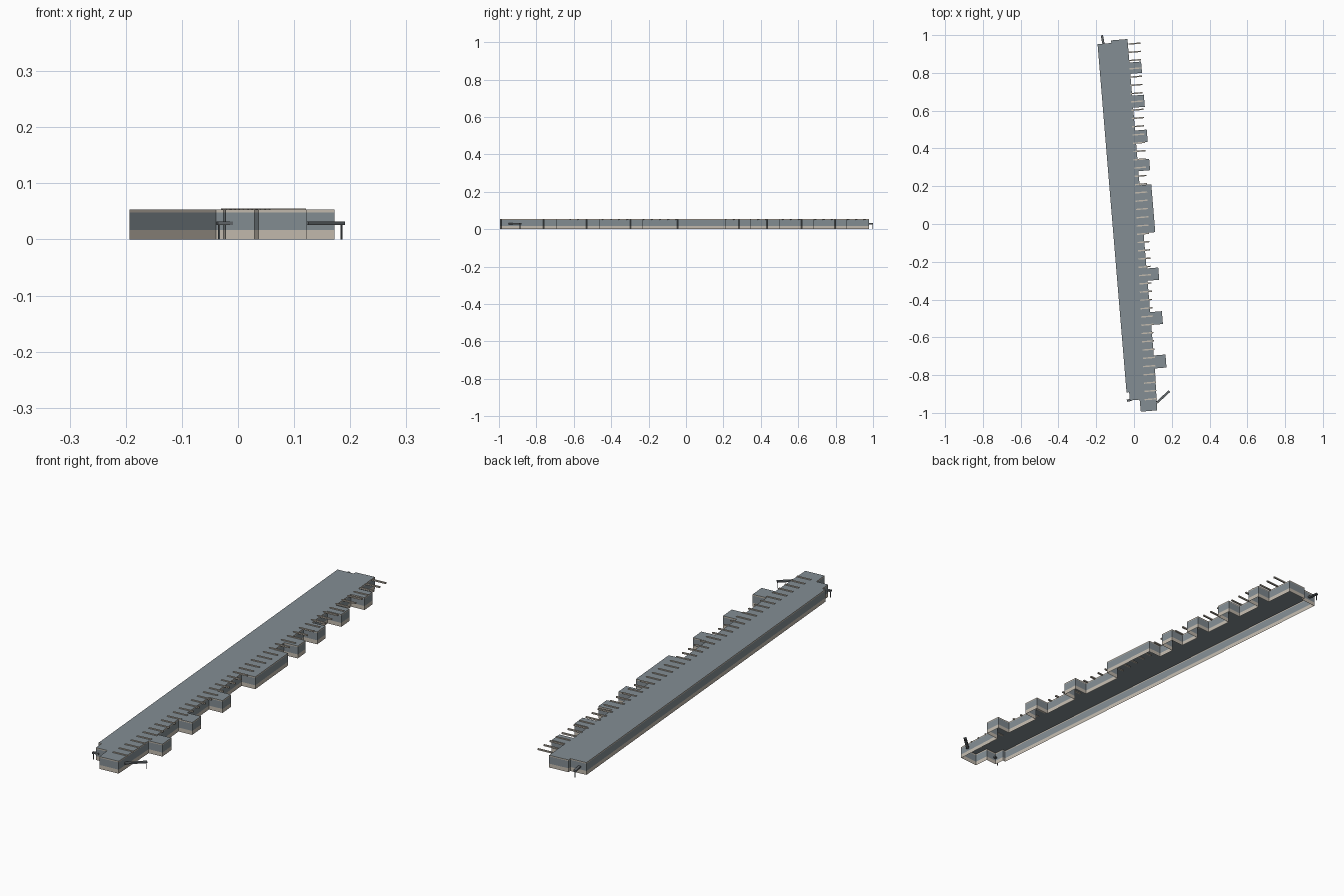
import bpy, bmesh, math
from mathutils import Vector

cube = bpy.data.objects.get("Cube")
if cube:
    bpy.data.objects.remove(cube, do_unlink=True)


def material(name, rgb):
    m = bpy.data.materials.new(name)
    m.use_nodes = True
    m.diffuse_color = (*rgb, 1)
    m.node_tree.nodes["Principled BSDF"].inputs["Base Color"].default_value = (*rgb, 1)
    return m


GREY = material("slate grey", (0.23, 0.27, 0.295))
BEIGE = material("warm beige", (0.55, 0.50, 0.43))
DARK = material("dark grey", (0.13, 0.145, 0.155))

# Building frame: s runs along the block to the front, t runs across it
ANGLE = 0.083
ORIGIN = Vector((-0.193, 0.952, 0))
ALONG = Vector((math.sin(ANGLE), -math.cos(ANGLE), 0))
ACROSS = Vector((math.cos(ANGLE), math.sin(ANGLE), 0))


def place(t, s, z=0.0):
    return ORIGIN + ACROSS * t + ALONG * s + Vector((0, 0, z))


def finish(name, bm, mats):
    me = bpy.data.meshes.new(name)
    bm.to_mesh(me)
    bm.free()
    for m in mats:
        me.materials.append(m)
    ob = bpy.data.objects.new(name, me)
    bpy.context.collection.objects.link(ob)
    return ob


def add_bar(bm, a, b, width, z0, z1):
    """Box between two ground points."""
    d = (b - a).normalized()
    side = Vector((-d.y, d.x, 0)) * width / 2
    ring = [a + side, a - side, b - side, b + side]
    lo = [bm.verts.new((p.x, p.y, z0)) for p in ring]
    hi = [bm.verts.new((p.x, p.y, z1)) for p in ring]
    bm.faces.new(lo[::-1])
    bm.faces.new(hi)
    for i in range(4):
        j = (i + 1) % 4
        bm.faces.new((lo[i], lo[j], hi[j], hi[i]))


# Outline: stepped front end, bays up the long side, stepped back end
WALL, BAY = 0.16, 0.222
bays = [(1.736, 1.667), (1.505, 1.437), (1.27, 1.205), (1.017, 0.763),
        (0.688, 0.628), (0.537, 0.472), (0.351, 0.287), (0.171, 0.111)]
outline = [(0, 0), (0, 1.85), (0.014, 1.85), (0.014, 1.894), (0.066, 1.894),
           (0.067, 1.958), (0.154, 1.958)]
for front, back in bays:
    outline += [(WALL, front), (BAY, front), (BAY, back), (WALL, back)]
outline += [(WALL, -0.014), (0.073, -0.014), (0.073, 0)]

# Banded walls and flat roof, open underneath
bm = bmesh.new()
levels = [0, 0.017, 0.048, 0.053]
rings = [[bm.verts.new(place(t, s, z)) for t, s in outline] for z in levels]
for k in range(3):
    for i in range(len(outline)):
        j = (i + 1) % len(outline)
        f = bm.faces.new((rings[k][i], rings[k][j], rings[k + 1][j], rings[k + 1][i]))
        f.material_index = 0 if k == 1 else 1
bm.faces.new(rings[-1])
finish("building_shell", bm, [GREY, BEIGE])

# Row of thin roof beams along the bay side
bm = bmesh.new()
COUNT = 44
for i in range(COUNT):
    s = 0.013 + i * 0.0438
    t = 0.163 - 0.037 * s
    add_bar(bm, place(t, s), place(t + 0.064, s), 0.007, 0.050, 0.0555)
finish("roof_beams", bm, [BEIGE])

# Entrance canopies, each with a thin post at its outer end
canopies = {
    "front_left_canopy": ((0.122, -0.945), (0.187, -0.885)),
    "front_right_canopy": ((-0.01, -0.929), (-0.037, -0.936)),
    "back_canopy": ((-0.161, 0.95), (-0.17, 0.999)),
}
for name, (a, b) in canopies.items():
    a, b = Vector((*a, 0)), Vector((*b, 0))
    d = (b - a).normalized()
    bm = bmesh.new()
    add_bar(bm, a, b, 0.012, 0.026, 0.032)
    add_bar(bm, b - d * 0.005, b - d * 0.002, 0.003, 0, 0.026)
    finish(name, bm, [DARK])
